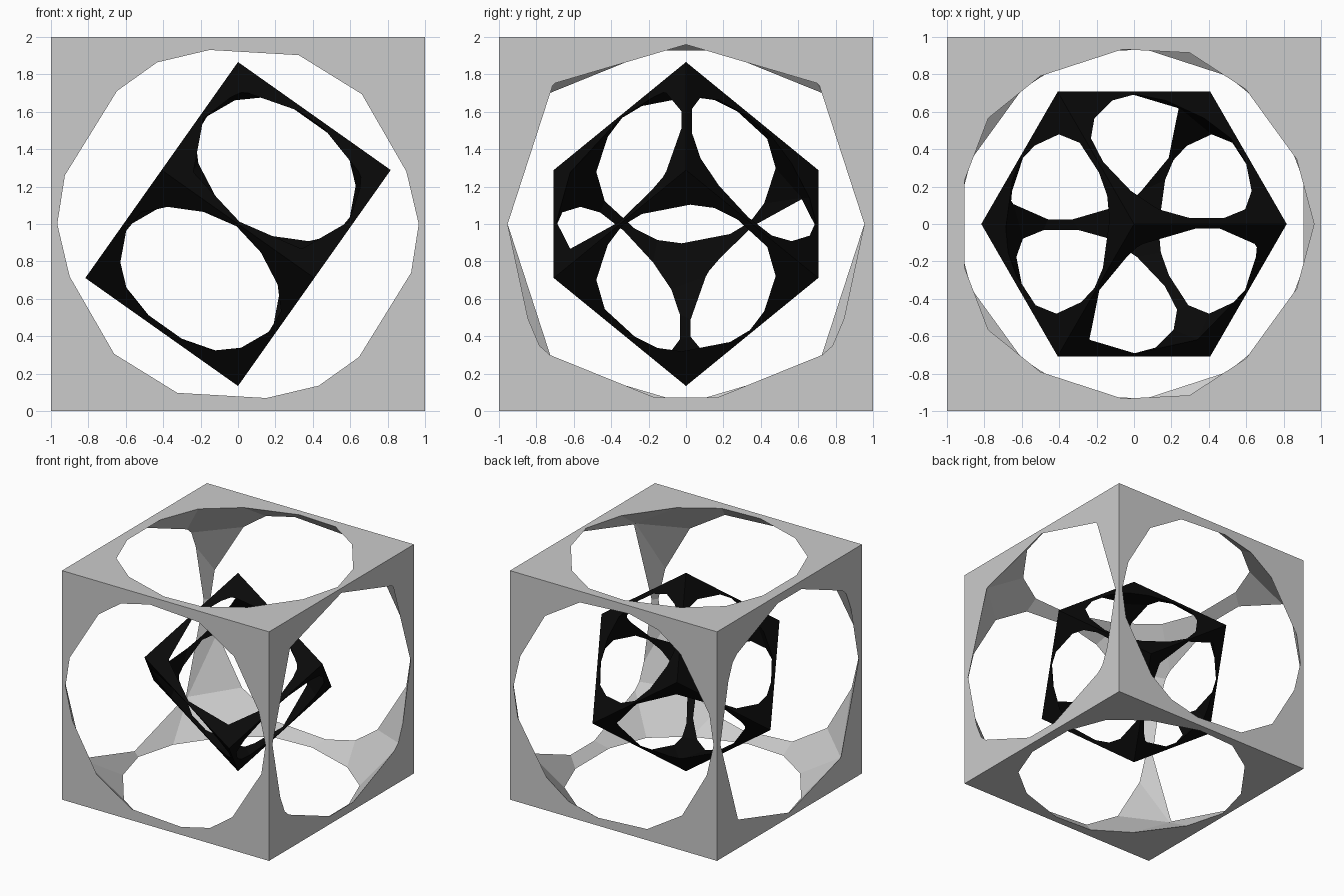
import bpy
from mathutils import Matrix, Vector

if "Cube" in bpy.data.objects:
    bpy.data.objects.remove(bpy.data.objects["Cube"])


def hollow_cube(name, half, rotation):
    """Cube with a faceted ball carved out so each face gets a round opening."""
    bpy.ops.mesh.primitive_ico_sphere_add(subdivisions=2, radius=1.44 * half)
    cutter = bpy.context.object
    cutter.name = name + "_cutter"
    cutter.hide_render = True
    bpy.ops.mesh.primitive_cube_add(size=2 * half)
    cube = bpy.context.object
    cube.name = name
    mod = cube.modifiers.new("carve", 'BOOLEAN')
    mod.operation = 'DIFFERENCE'
    mod.solver = 'EXACT'
    mod.object = cutter
    bpy.ops.object.modifier_apply(modifier=mod.name)
    bpy.data.objects.remove(cutter, do_unlink=True)
    # Turn the finished frame and lift it to the common centre
    cube.data.transform(Matrix.Translation((0, 0, 1)) @ rotation.to_4x4())
    cube.data.update()
    return cube


# Outer frame, square to the axes
hollow_cube("outer_frame", 1.0, Matrix.Identity(3))

# Inner frame, balanced on one corner: its face normals after turning
ax = Vector((-1, 3 ** 0.5, -2 ** 0.5)).normalized()
ay = Vector((-2, 0, 2 ** 0.5)).normalized()
az = Vector((1, 3 ** 0.5, 2 ** 0.5)).normalized()
inner = hollow_cube("inner_frame", 0.5, Matrix((ax, ay, az)).transposed())

black = bpy.data.materials.new("black")
black.diffuse_color = (0.003, 0.003, 0.003, 1)
black.use_nodes = True
black.node_tree.nodes["Principled BSDF"].inputs["Base Color"].default_value = black.diffuse_color
inner.data.materials.clear()
inner.data.materials.append(black)
